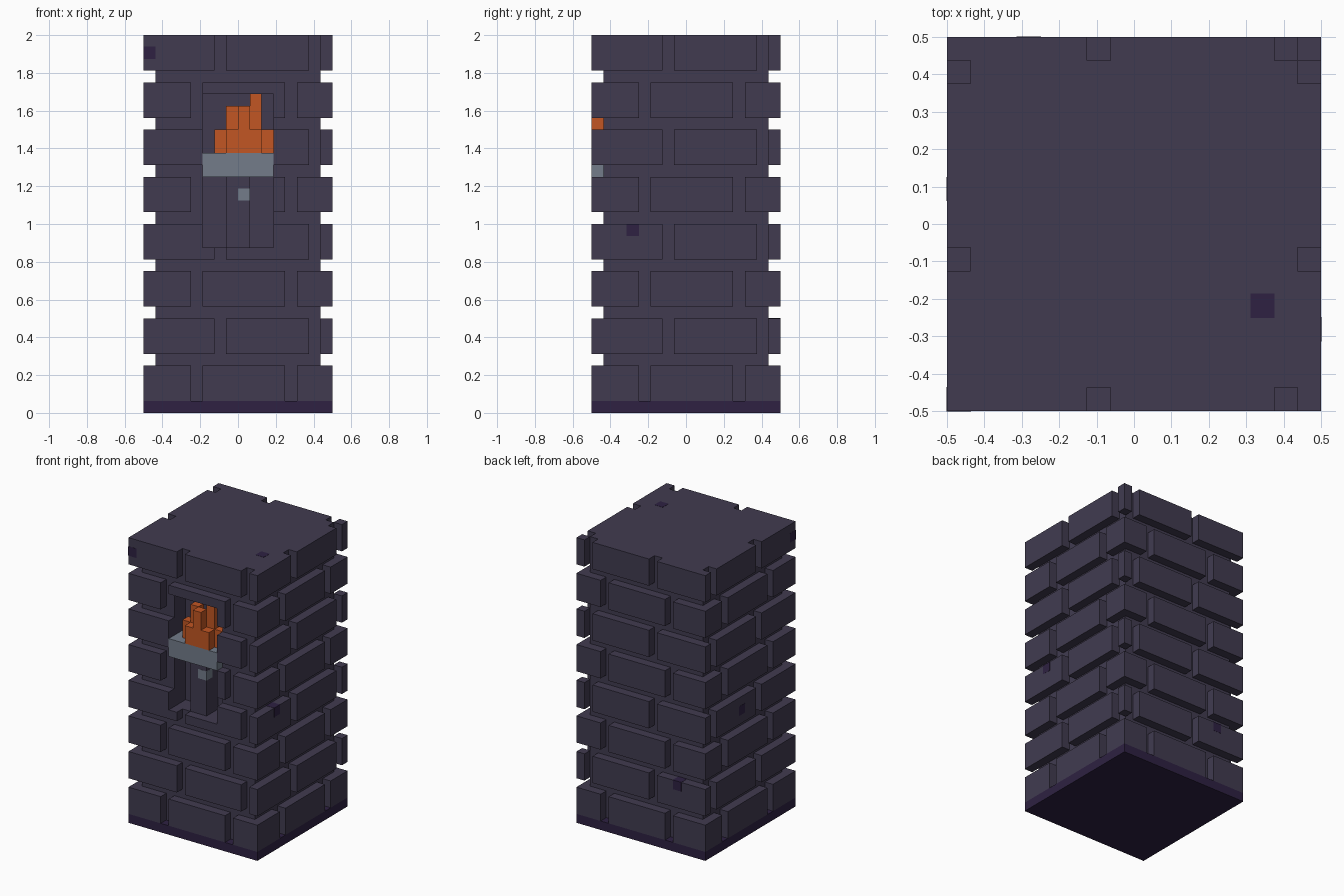
import bpy
import bmesh

cube = bpy.data.objects.get("Cube")
if cube:
    bpy.data.objects.remove(cube, do_unlink=True)

U = 1 / 16  # size of one block unit; the pillar is 16 x 16 x 32 units


def material(name, rgb):
    lin = [((c / 255 + 0.055) / 1.055) ** 2.4 for c in rgb] + [1.0]
    m = bpy.data.materials.new(name)
    m.use_nodes = True
    m.diffuse_color = lin
    bsdf = next(n for n in m.node_tree.nodes if n.type == 'BSDF_PRINCIPLED')
    bsdf.inputs["Base Color"].default_value = lin
    bsdf.inputs["Roughness"].default_value = 0.9
    return m


STONE = material("slate stone", (65, 59, 80))
PURPLE = material("dark purple", (46, 33, 66))
METAL = material("grey metal", (115, 124, 138))
FIRE = material("orange fire", (194, 86, 35))


def build(name, boxes, mat):
    """One object from boxes given as (x0, y0, z0, x1, y1, z1) in block units."""
    bm = bmesh.new()
    for b in boxes:
        lo, hi = b[:3], b[3:]
        verts = bmesh.ops.create_cube(bm, size=1)["verts"]
        for v in verts:
            for i in range(3):
                v.co[i] = (lo[i] if v.co[i] < 0 else hi[i]) * U
            v.co.x -= 0.5
            v.co.y -= 0.5
    me = bpy.data.meshes.new(name)
    bm.to_mesh(me)
    bm.free()
    me.materials.append(mat)
    ob = bpy.data.objects.new(name, me)
    bpy.context.collection.objects.link(ob)
    return ob


def carve(box, hole):
    """Split a box into the pieces that remain around a box-shaped hole."""
    if any(box[i] >= hole[i + 3] or box[i + 3] <= hole[i] for i in range(3)):
        return [box]
    rest, pieces = list(box), []
    for i in range(3):
        if rest[i] < hole[i]:
            pieces.append(tuple(rest[:i + 3] + [hole[i]] + rest[i + 4:]))
            rest[i] = hole[i]
        if rest[i + 3] > hole[i + 3]:
            pieces.append(tuple(rest[:i] + [hole[i + 3]] + rest[i + 1:]))
            rest[i + 3] = hole[i + 3]
    return pieces


NICHE = (5, 0, 14, 11, 3, 27)

# Base slab and the recessed mortar core with the torch niche
build("base_slab", [(0, 0, 0, 16, 16, 1)], PURPLE)
build("mortar_core", carve((1, 1, 1, 15, 15, 32), NICHE), STONE)

# Eight brick courses with alternating joints
for row in range(8):
    z0, z1 = 1 + 4 * row, 4 + 4 * row
    runs = [(0, 6), (7, 14), (15, 16)] if row % 2 else [(0, 4), (5, 12), (13, 16)]
    bricks = []
    for a, b in runs:
        for d in (0, 15):
            # Front and back bricks own the corners
            bricks += carve((a, d, z0, b, d + 1, z1), NICHE)
            # Side bricks stop short of the corners
            s, e = max(a, 1), min(b, 15)
            if s < e:
                bricks.append((d, s, z0, d + 1, e, z1))
    build(f"brick_course_{row + 1}", bricks, STONE)

# Torch: post, metal tray and flame
build("torch_post", [(7, 1, 14, 9, 3, 20)], STONE)
build("torch_tray", [(5, 0, 20, 11, 3, 22)], METAL)
build("flame", [
    (7, 0, 22, 10, 1, 24),   # front block
    (8, 0, 24, 9, 1, 26),    # front tongue
    (6, 1, 22, 11, 2, 24),   # wide middle block
    (7, 1, 24, 8, 2, 26),    # left tongue
    (9, 1, 24, 10, 2, 27),   # tall right tongue
    (7, 2, 22, 10, 3, 24),   # rear block
], FIRE)


# Coloured single blocks, proud of the surface by a hair
def speck(name, x, y, z, mat):
    g = 0.02
    build(name, [(x - g, y - g, z - g, x + 1 + g, y + 1 + g, z + 1 + g)], mat)


speck("post_rivet", 8, 1, 18, METAL)
for i, cell in enumerate([(0, 0, 30), (15, 3, 15), (13, 4, 31), (3, 15, 7), (0, 9, 14)]):
    speck(f"stone_speck_{i + 1}", *cell, PURPLE)
